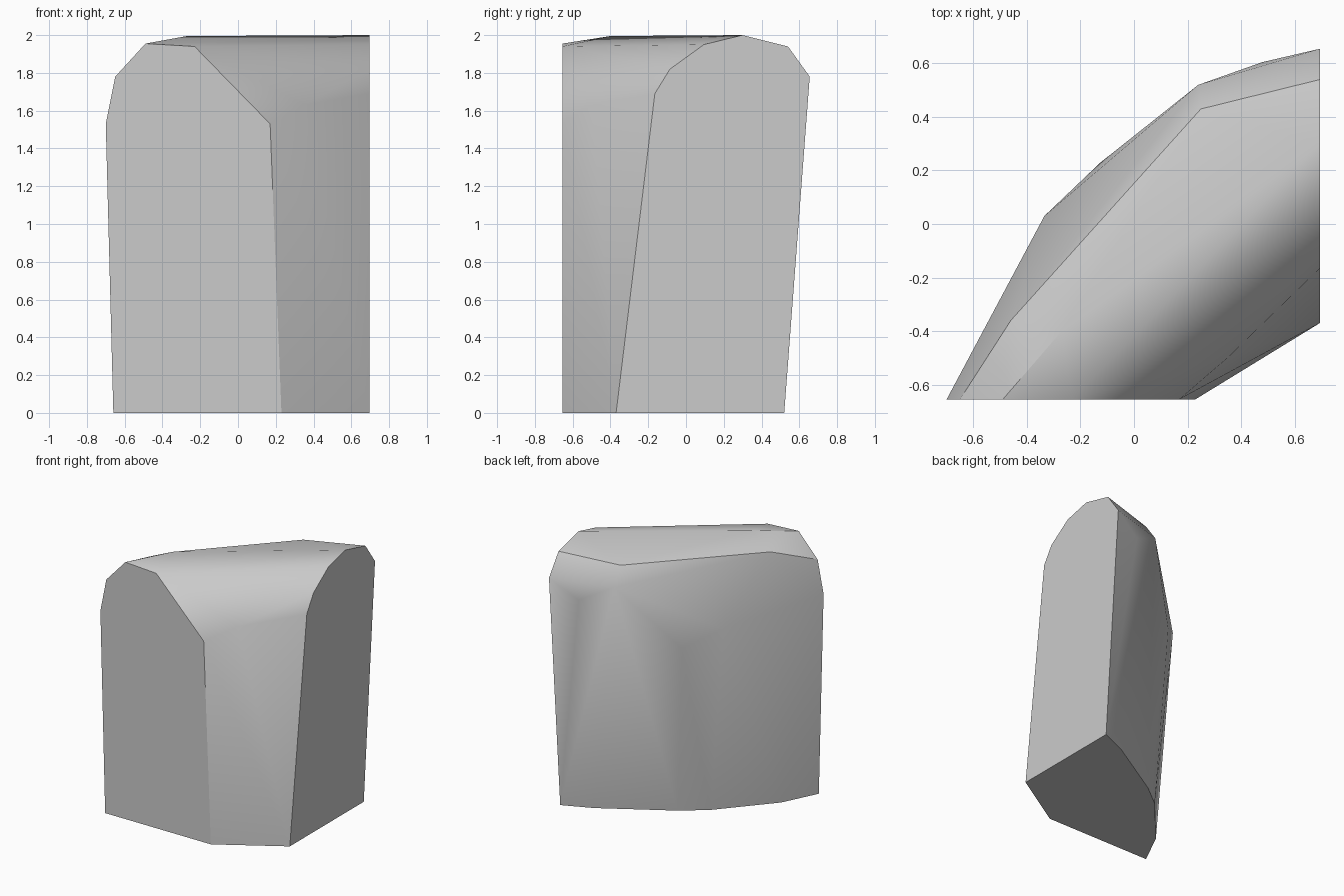
import bpy
import bmesh
import math

# Remove the default object
default_cube = bpy.data.objects.get("Cube")
if default_cube:
    bpy.data.objects.remove(default_cube, do_unlink=True)


def make_material(name, color):
    material = bpy.data.materials.new(name)
    material.use_nodes = True
    material.diffuse_color = color
    for node in material.node_tree.nodes:
        if node.type == "BSDF_PRINCIPLED":
            node.inputs["Base Color"].default_value = color
            node.inputs["Roughness"].default_value = 0.8
    return material


def build_hull(name, points, material):
    """Wrap a skin around the section points and keep its planar ends whole."""
    bm = bmesh.new()
    for point in points:
        bm.verts.new(point)
    hull = bmesh.ops.convex_hull(bm, input=bm.verts[:])
    unused = [v for v in hull["geom_interior"] if isinstance(v, bmesh.types.BMVert)]
    bmesh.ops.delete(bm, geom=unused, context="VERTS")
    bmesh.ops.dissolve_limit(bm, angle_limit=math.radians(0.5),
                             verts=bm.verts[:], edges=bm.edges[:])
    bmesh.ops.recalc_face_normals(bm, faces=bm.faces[:])
    mesh = bpy.data.meshes.new(name)
    bm.to_mesh(mesh)
    bm.free()
    mesh.materials.append(material)
    obj = bpy.data.objects.new(name, mesh)
    bpy.context.collection.objects.link(obj)
    return obj


# Flat cut ends of the curved wall: (x, z) at the front, (y, z) at the side
FRONT_Y = -0.655
SIDE_X = 0.695
front_profile = [(-0.66, 0), (-0.7, 1.53), (-0.65, 1.78), (-0.49, 1.955),
                 (-0.23, 1.94), (0.17, 1.53), (0.23, 0)]
side_profile = [(-0.37, 0), (-0.165, 1.69), (-0.085, 1.82), (0.095, 1.95),
                (0.3, 2), (0.54, 1.94), (0.655, 1.78), (0.52, 0)]

# Outer foot of the wall, curving from the front end to the side end
outer_foot = [(-0.53, -0.39), (-0.2, -0.01), (-0.02, 0.13), (0.475, 0.425)]

# Bulging outer shoulder, crown and inner shoulder between the ends
outer_shoulder = [(-0.335, 0.03, 1.43), (-0.125, 0.23, 1.3),
                  (0.24, 0.52, 1.78), (0.48, 0.605, 1.65)]
crown = [(-0.46, -0.36, 1.9), (-0.27, -0.4, 1.995), (0.25, 0.43, 1.91)]
inner_shoulder = [(0.35, -0.5, 1.63)]

points = [(x, FRONT_Y, z) for x, z in front_profile]
points += [(SIDE_X, y, z) for y, z in side_profile]
points += [(x, y, 0) for x, y in outer_foot]
points += outer_shoulder + crown + inner_shoulder

stone = make_material("plain_grey", (0.6, 0.6, 0.6, 1))
wall = build_hull("curved_wall_block", points, stone)

# Soft shading on the rounded skin, crisp edges at the cut ends
bpy.ops.object.select_all(action="DESELECT")
wall.select_set(True)
bpy.context.view_layer.objects.active = wall
bpy.ops.object.shade_smooth_by_angle(angle=math.radians(30))
